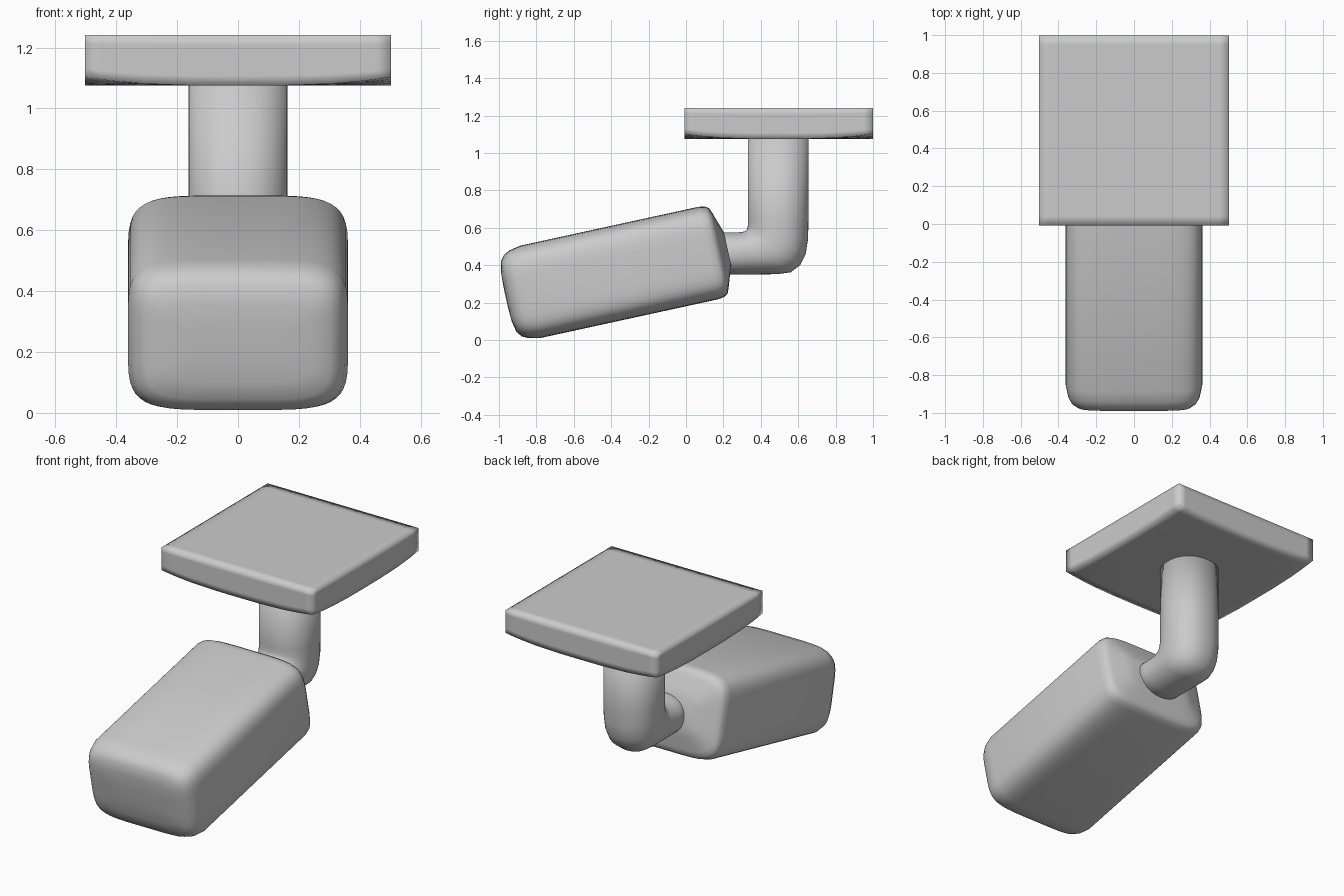
import bpy, bmesh, math
from mathutils import Vector

if "Cube" in bpy.data.objects:
    bpy.data.objects.remove(bpy.data.objects["Cube"])


def finish(name, bm):
    bmesh.ops.recalc_face_normals(bm, faces=bm.faces)
    mesh = bpy.data.meshes.new(name)
    bm.to_mesh(mesh)
    bm.free()
    for p in mesh.polygons:
        p.use_smooth = True
    obj = bpy.data.objects.new(name, mesh)
    bpy.context.collection.objects.link(obj)
    return obj


def superellipse(center, up, hx, hu, n, count=48):
    """Closed ring spanned by the x axis and the 'up' vector."""
    ring = []
    for i in range(count):
        a = 2 * math.pi * (i + 0.5) / count
        c, s = math.cos(a), math.sin(a)
        x = math.copysign(abs(c) ** (2 / n), c) * hx
        u = math.copysign(abs(s) ** (2 / n), s) * hu
        ring.append(center + Vector((x, 0, 0)) + up * u)
    return ring


def loft(name, rings):
    bm = bmesh.new()
    loops = [[bm.verts.new(p) for p in r] for r in rings]
    for a, b in zip(loops, loops[1:]):
        for i in range(len(a)):
            j = (i + 1) % len(a)
            bm.faces.new((a[i], a[j], b[j], b[i]))
    bm.faces.new(loops[0])
    bm.faces.new(loops[-1])
    return finish(name, bm)


# Head: soft tilted box, lofted front to back as (distance, inset)
tilt = math.radians(12.3)
axis = Vector((0, math.cos(tilt), math.sin(tilt)))
up = Vector((0, -math.sin(tilt), math.cos(tilt)))
front = Vector((0, -0.96, 0.23))
HX, HZ, LENGTH = 0.362, 0.253, 1.165
profile = [(-0.004, 0.2), (0, 0.12), (0.012, 0.06), (0.035, 0.03), (0.07, 0.012), (0.13, 0),
           (LENGTH - 0.06, 0), (LENGTH - 0.025, 0.006), (LENGTH - 0.005, 0.02),
           (LENGTH + 0.005, 0.045), (LENGTH + 0.03, 0.12), (LENGTH + 0.045, 0.165)]
loft("head", [superellipse(front + axis * t, up, HX - d, HZ - d, 5) for t, d in profile])

# Bent arm: each ring runs from the inside of the bend to the outside
pairs = [(0.33, 1.09, 0.655, 1.09, 0.163), (0.33, 0.64, 0.655, 0.64, 0.163),
         (0.33, 0.61, 0.653, 0.54, 0.163), (0.325, 0.59, 0.64, 0.46, 0.162),
         (0.315, 0.582, 0.61, 0.40, 0.16), (0.30, 0.578, 0.56, 0.362, 0.157),
         (0.28, 0.576, 0.49, 0.352, 0.15), (0.24, 0.576, 0.30, 0.35, 0.145),
         (0.10, 0.576, 0.10, 0.35, 0.145)]
rings = []
for iy, iz, oy, oz, hx in pairs:
    a, b = Vector((0, iy, iz)), Vector((0, oy, oz))
    rings.append(superellipse((a + b) / 2, (a - b).normalized(), hx, (a - b).length / 2, 2.2))
loft("bent_arm", rings)

# Mounting plate: square slab whose lower corners lift slightly
bm = bmesh.new()
bmesh.ops.create_cube(bm, size=2)
for axis_id in range(3):
    for k in ((-0.9, -0.8, -0.6, -0.3, 0, 0.3, 0.6, 0.8, 0.9) if axis_id < 2 else (-0.6, 0.6)):
        co = Vector((0, 0, 0))
        no = Vector((0, 0, 0))
        co[axis_id], no[axis_id] = k, 1
        bmesh.ops.bisect_plane(bm, geom=bm.verts[:] + bm.edges[:] + bm.faces[:],
                               plane_co=co, plane_no=no)
for v in bm.verts:
    x, y, z = v.co
    lift = 0.028 * abs(x * y) ** 3 * (1 - z) / 2
    v.co = (x * 0.502, 0.495 + y * 0.504, 1.158 + z * 0.083 + lift)
finish("mounting_plate", bm)
